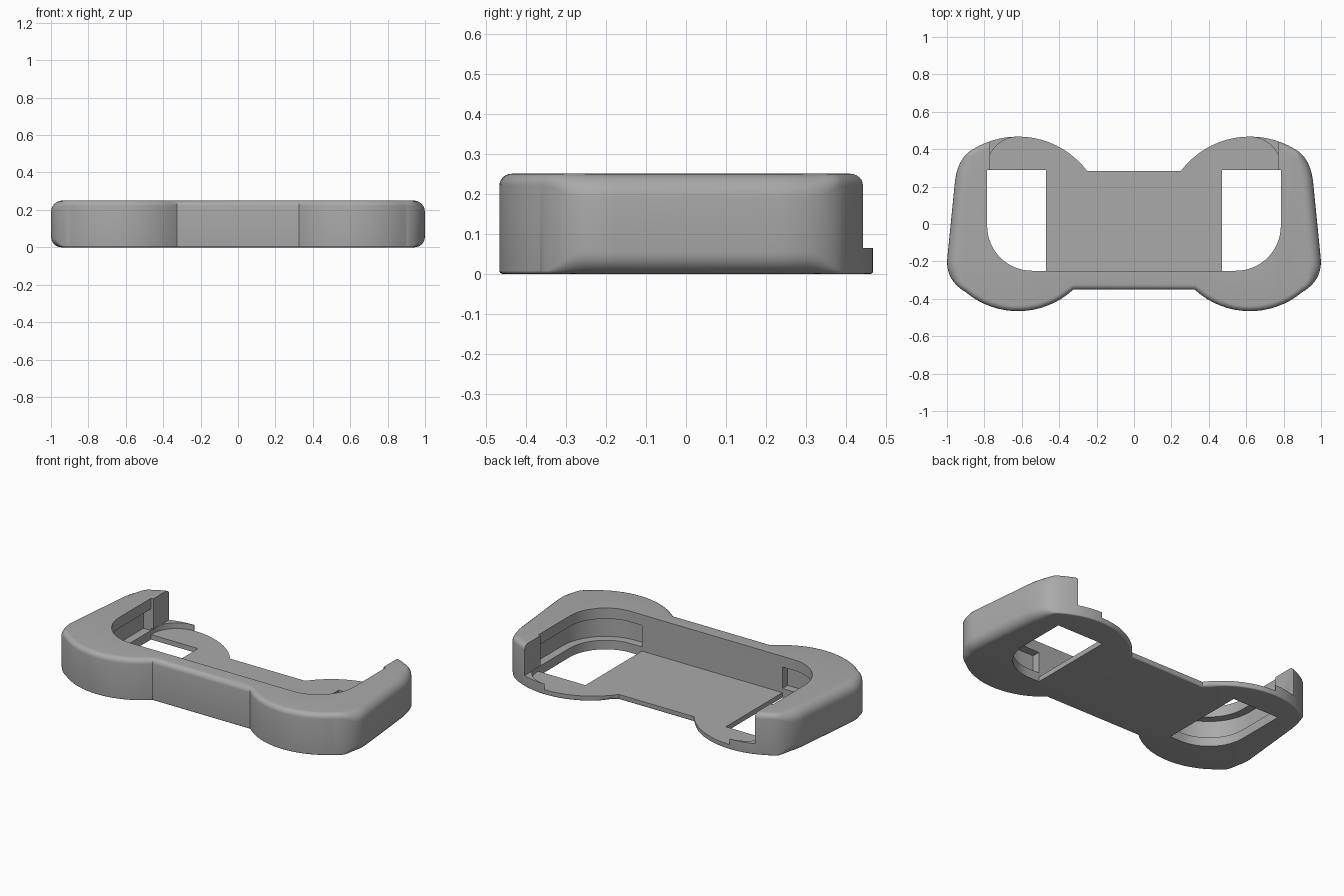
import bpy, bmesh, math
from mathutils import Vector

cube = bpy.data.objects.get("Cube")
if cube:
    bpy.data.objects.remove(cube, do_unlink=True)

HEIGHT, FLOOR, LIP = 0.25, 0.03, 0.065
POCKET_X, POCKET_Y, STOP_Y, WINDOW_X = 0.785, -0.25, 0.29, 0.47

grey = bpy.data.materials.new("plain grey")
grey.use_nodes = True
color = (0.4, 0.4, 0.4, 1)
grey.diffuse_color = color
grey.node_tree.nodes["Principled BSDF"].inputs["Base Color"].default_value = color


def arc(cx, cy, r, a0, a1, n=16):
    steps = [math.radians(a0 + (a1 - a0) * i / n) for i in range(n + 1)]
    return [(cx + r * math.cos(a), cy + r * math.sin(a)) for a in steps]


def bend(a, b, c, n=12):
    """Smooth corner from a to c, pulled toward b."""
    a, b, c = Vector(a), Vector(b), Vector(c)
    return [tuple(a.lerp(b, i / n).lerp(b.lerp(c, i / n), i / n)) for i in range(n + 1)]


def mirrored(half):
    return half + [(-x, y) for x, y in reversed(half)]


def loft(name, rings):
    """Closed solid through equal rings of 3D points."""
    bm = bmesh.new()
    loops = [[bm.verts.new(p) for p in ring] for ring in rings]
    n = len(loops[0])
    for low, high in zip(loops, loops[1:]):
        for i in range(n):
            j = (i + 1) % n
            bm.faces.new((low[i], low[j], high[j], high[i]))
    bm.faces.new(loops[0][::-1])
    bm.faces.new(loops[-1])
    bmesh.ops.recalc_face_normals(bm, faces=bm.faces)
    mesh = bpy.data.meshes.new(name)
    bm.to_mesh(mesh)
    bm.free()
    mesh.materials.append(grey)
    obj = bpy.data.objects.new(name, mesh)
    bpy.context.collection.objects.link(obj)
    return obj


def prism(name, points, z0, z1):
    return loft(name, [[(x, y, z) for x, y in points] for z in (z0, z1)])


# Body outline: front lobe, slanted side, back lobe
front_lobe = arc(0.62, -0.03, 0.436, -132.5, -50)
back_lobe = arc(0.62, 0.005, 0.4625, 58, 143)
half = front_lobe
half += bend(front_lobe[-1], (1.01, -0.3), (0.998, -0.18))
half += bend((0.958, 0.22), (0.945, 0.35), back_lobe[0])
half += back_lobe[1:]
outline = [Vector(p) for p in mirrored(half)]


def side_amount(normal):
    t = min(1, max(0, (abs(normal.x) - 0.6) / 0.38))
    return t * t * (3 - 2 * t)


# Rounded edges grow wider along the two sides
normals = []
for i, p in enumerate(outline):
    d = outline[(i + 1) % len(outline)] - outline[i - 1]
    if d.length < 1e-6:
        d = Vector((0, 1))
    normals.append(Vector((d.y, -d.x)).normalized())


def ring(angle, top):
    points = []
    for p, nrm in zip(outline, normals):
        s = side_amount(nrm)
        r = 0.03 + 0.03 * s if top else 0.008 + 0.047 * s
        q = p - nrm * r * (1 - math.cos(angle))
        lift = r * (1 - math.sin(angle))
        points.append((q.x, q.y, HEIGHT - lift if top else lift))
    return points


angles = [math.pi / 2 * i / 6 for i in range(7)]
body = loft("holder_body", [ring(a, False) for a in reversed(angles)]
            + [ring(a, True) for a in angles])

# Pocket, open toward the back, with shallow rounded rear corners
R = 0.24
cx, cy = POCKET_X - R, POCKET_Y + R
corner = arc(cx, cy, R, -90, 0)
rear = arc(POCKET_X - 0.165, STOP_Y + 0.01, 0.165, 0, 90)
cutters = [
    prism("pocket_floor_cutter", mirrored(corner + rear + [(0.62, 0.6)]), FLOOR, LIP + 0.001),
    prism("pocket_cutter", mirrored(
        corner + [(POCKET_X, STOP_Y), (0.77, STOP_Y), (0.77, 0.6)]), LIP, 0.4),
]

# Floor windows and the undercut groove around each end of the pocket
window = [(WINDOW_X, STOP_Y), (WINDOW_X, POCKET_Y)] + corner + [(POCKET_X, STOP_Y)]
G = 0.05
groove = [(WINDOW_X, STOP_Y), (WINDOW_X, POCKET_Y - G)]
groove += arc(cx, cy, R + G, -90, 0) + [(POCKET_X + G, STOP_Y)]
for s in (1, -1):
    cutters.append(prism("window_cutter", [(s * x, y) for x, y in window], -0.1, 0.1))
    cutters.append(prism("groove_cutter", [(s * x, y) for x, y in groove], 0.055, 0.185))

bpy.context.view_layer.objects.active = body
for cutter in cutters:
    mod = body.modifiers.new("cut", "BOOLEAN")
    mod.operation = "DIFFERENCE"
    mod.solver = "EXACT"
    mod.object = cutter
    bpy.ops.object.modifier_apply(modifier=mod.name)
    bpy.data.objects.remove(cutter, do_unlink=True)

bpy.ops.object.select_all(action="DESELECT")
body.select_set(True)
bpy.ops.object.shade_smooth_by_angle(angle=math.radians(30))
